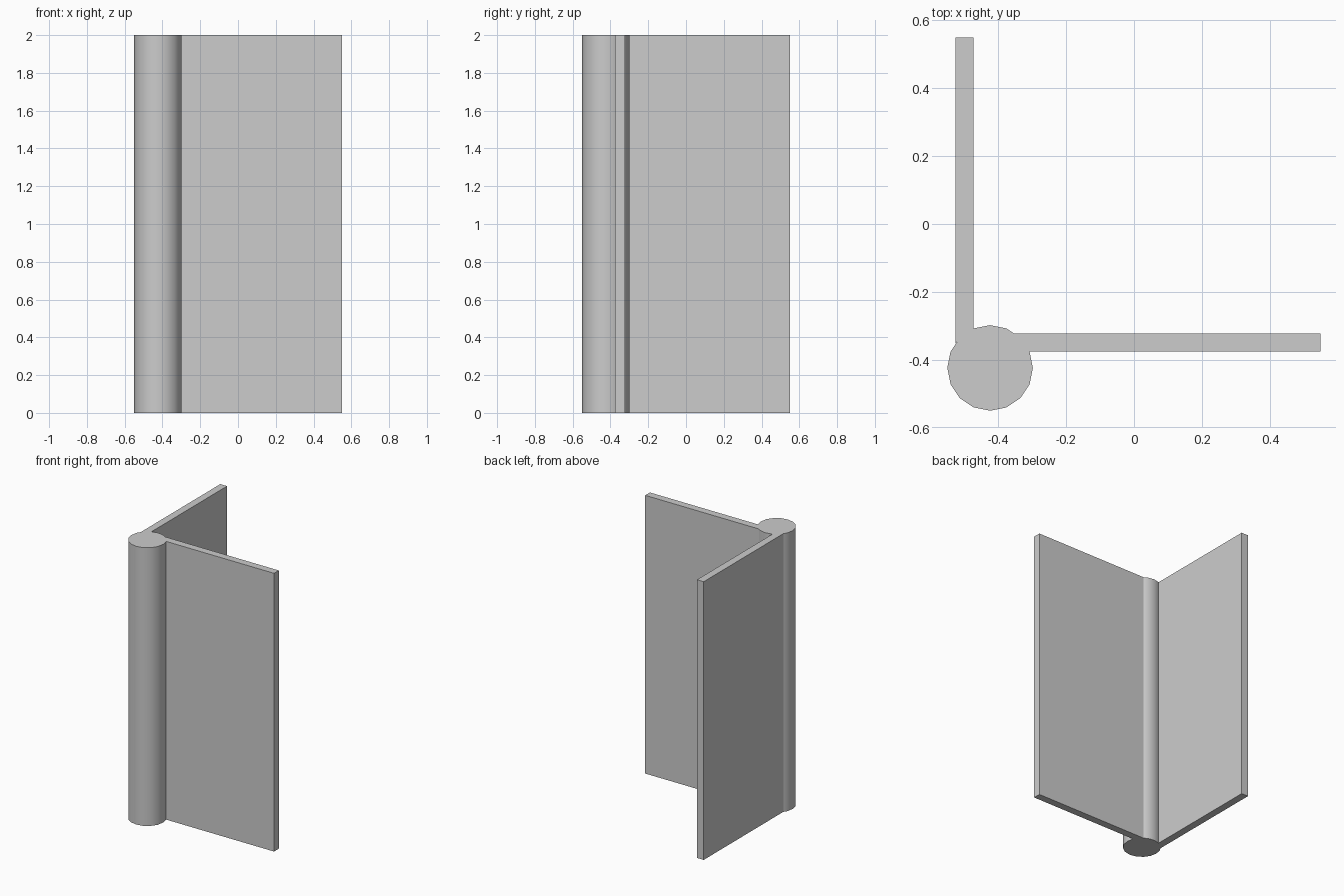
import bpy
import bmesh
import math

cube = bpy.data.objects.get("Cube")
if cube:
    bpy.data.objects.remove(cube, do_unlink=True)

HEIGHT = 2.0
PIN_CENTRE = -0.424
PIN_RADIUS = 0.126
SIDES = 16

grey = bpy.data.materials.new("light_grey_metal")
grey.use_nodes = True
colour = (0.605, 0.605, 0.605, 1.0)
grey.diffuse_color = colour
grey.node_tree.nodes["Principled BSDF"].inputs["Base Color"].default_value = colour


def extrude_profile(name, points):
    """Raise a flat outline into a solid of the full height."""
    bm = bmesh.new()
    face = bm.faces.new([bm.verts.new((x, y, 0)) for x, y in points])
    raised = bmesh.ops.extrude_face_region(bm, geom=[face], use_keep_orig=True)
    top = [v for v in raised["geom"] if isinstance(v, bmesh.types.BMVert)]
    bmesh.ops.translate(bm, verts=top, vec=(0, 0, HEIGHT))
    bmesh.ops.recalc_face_normals(bm, faces=bm.faces[:])
    mesh = bpy.data.meshes.new(name)
    bm.to_mesh(mesh)
    bm.free()
    mesh.materials.append(grey)
    obj = bpy.data.objects.new(name, mesh)
    bpy.context.collection.objects.link(obj)
    return obj


def pin_point(step):
    """Corner of the barrel outline."""
    a = math.tau * step / SIDES
    return (PIN_CENTRE + PIN_RADIUS * math.cos(a),
            PIN_CENTRE + PIN_RADIUS * math.sin(a))


# Hinge barrel, smooth round its side
barrel = extrude_profile("hinge_barrel", [pin_point(i) for i in range(SIDES)])
bpy.ops.object.select_all(action="DESELECT")
barrel.select_set(True)
bpy.context.view_layer.objects.active = barrel
bpy.ops.object.shade_smooth_by_angle(angle=math.radians(30))

# Front leaf, its inner end following the barrel outline
near, inner = pin_point(1), pin_point(2)
leaf = [near, (0.55, near[1]), (0.55, -0.322), (-0.354, -0.322), inner]
extrude_profile("front_leaf", leaf)

# Side leaf: the same leaf swung a quarter turn about the barrel axis
extrude_profile("side_leaf", [(2 * PIN_CENTRE - y, x) for x, y in leaf])
